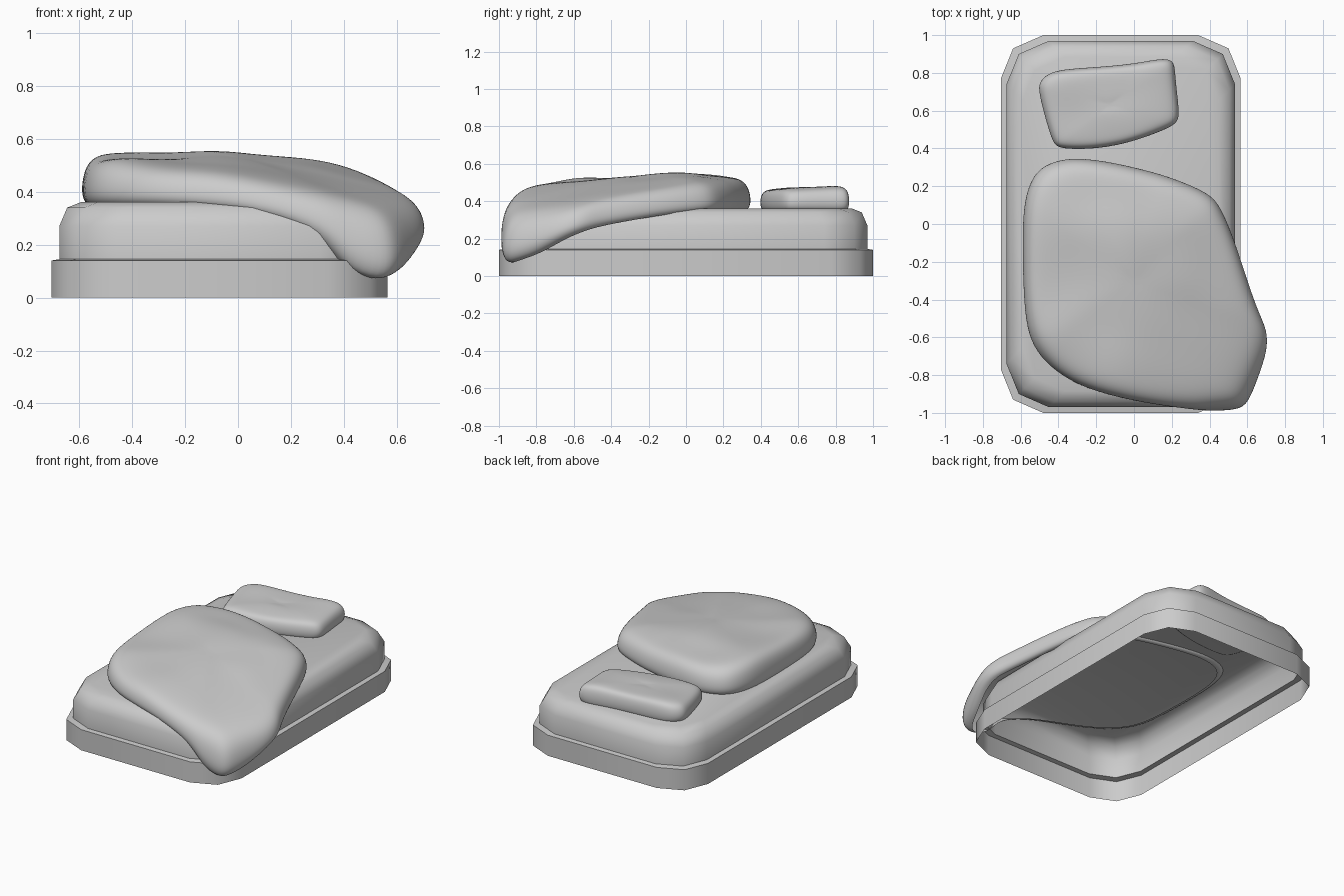
import bpy, bmesh, math
from mathutils import noise, Vector

if "Cube" in bpy.data.objects:
    bpy.data.objects.remove(bpy.data.objects["Cube"])


def make_object(name, bm, angle):
    bmesh.ops.recalc_face_normals(bm, faces=bm.faces)
    mesh = bpy.data.meshes.new(name)
    bm.to_mesh(mesh)
    bm.free()
    ob = bpy.data.objects.new(name, mesh)
    bpy.context.collection.objects.link(ob)
    bpy.ops.object.select_all(action='DESELECT')
    ob.select_set(True)
    bpy.context.view_layer.objects.active = ob
    bpy.ops.object.shade_smooth_by_angle(angle=math.radians(angle))
    return ob


def skin(bm, rings):
    """Join consecutive closed rings of points with quads; return the vertex rings."""
    loops = [[bm.verts.new(p) for p in r] for r in rings]
    for a, b in zip(loops, loops[1:]):
        n = len(a)
        for i in range(n):
            j = (i + 1) % n
            bm.faces.new((a[i], a[j], b[j], b[i]))
    return loops


def bed_ring(inset, z):
    """Rectangle with two-segment cut corners."""
    hx, hy, cx = 0.635 - inset, 1.0 - inset, -0.07
    q = [(hx, hy - .23), (hx - .065, hy - .07), (hx - .225, hy)]
    pts = q + [(-x, y) for x, y in q[::-1]] + [(-x, -y) for x, y in q] \
        + [(x, -y) for x, y in q[::-1]]
    return [(x + cx, y, z) for x, y in pts]


# bed frame and mattress: one shell, open underneath
bm = bmesh.new()
loops = skin(bm, [bed_ring(i, z) for i, z in (
    (0, 0), (0, .14), (.03, .145), (.03, .27), (.06, .34), (.115, .362))])
bm.faces.new(loops[-1])
make_object("bed_base", bm, 50)


def soft_cover(name, outline, centre, height, profile):
    """Puffy sheet: rings shrink from the outline to the centre, rising to height(x, y)."""
    cx, cy = centre
    bm = bmesh.new()
    rings = []
    for s, f in profile:
        ring = []
        for x, y, zb in outline:
            px, py = cx + (x - cx) * s, cy + (y - cy) * s
            ring.append((px, py, zb + (height(px, py) - zb) * f))
        rings.append(ring)
    last = skin(bm, rings)[-1]
    top = bm.verts.new((cx, cy, height(cx, cy)))
    for i in range(len(last)):
        bm.faces.new((last[i], last[(i + 1) % len(last)], top))
    ob = make_object(name, bm, 180)
    sub = ob.modifiers.new("smooth", 'SUBSURF')
    sub.levels = sub.render_levels = 2
    return ob


# blanket hanging over the front right corner
def blanket_height(x, y):
    u, v, w = max(0, x + .1), max(0, -y), max(0, y)
    h = .555 - .14 * u ** 1.5 - .09 * v ** 1.3 - .1 * w - .1 * u * v
    h += .025 * math.exp(-((x + .42) ** 2 + (y + .58) ** 2) / .02)
    h -= .02 * math.exp(-((x + .42) ** 2 + (y + .3) ** 2) / .03)
    return h + .012 * noise.noise(Vector((x * 4, y * 4, 1.7)))


blanket = [
    (-.42, .335, .36), (-.3, .353, .36), (-.1, .325, .36), (.1, .275, .36),
    (.2, .245, .36), (.4, .165, .36), (.46, .09, .355), (.53, -.08, .34),
    (.60, -.3, .305), (.66, -.47, .275), (.705, -.56, .25), (.708, -.67, .21),
    (.655, -.82, .13), (.605, -.95, .095), (.55, -.985, .08), (.42, -.99, .13),
    (.33, -.985, .25), (.1, -.955, .325), (-.1, -.915, .35), (-.3, -.855, .36),
    (-.45, -.755, .36), (-.535, -.65, .36), (-.575, -.52, .36), (-.588, -.3, .36),
    (-.592, 0, .36), (-.575, .16, .36), (-.52, .285, .36)]
soft_cover("blanket", blanket, (0, -.3), blanket_height,
           ((.93, -.06), (.97, -.06), (1, .12), (1, .4), (.975, .75), (.91, .96),
            (.8, 1), (.65, 1), (.48, 1), (.3, 1), (.14, 1)))


# pillow
def pillow_height(x, y):
    return .468 + .04 * (y - .63) + .008 * noise.noise(Vector((x * 6, y * 6, 4.1)))


pillow = [
    (-.505, .7), (-.503, .75), (-.46, .795), (-.38, .82), (-.2, .83), (0, .848),
    (.12, .873), (.195, .875), (.217, .84), (.22, .76), (.24, .6), (.235, .54),
    (.18, .505), (0, .437), (-.15, .405), (-.28, .395), (-.4, .4), (-.43, .43),
    (-.47, .56)]
soft_cover("pillow", [(x, y, .36) for x, y in pillow], (-.13, .63), pillow_height,
           ((.92, -.05), (.97, -.04), (1, .2), (1, .5), (.96, .82), (.87, .98),
            (.7, 1.03), (.45, 1.05), (.2, 1.05)))
